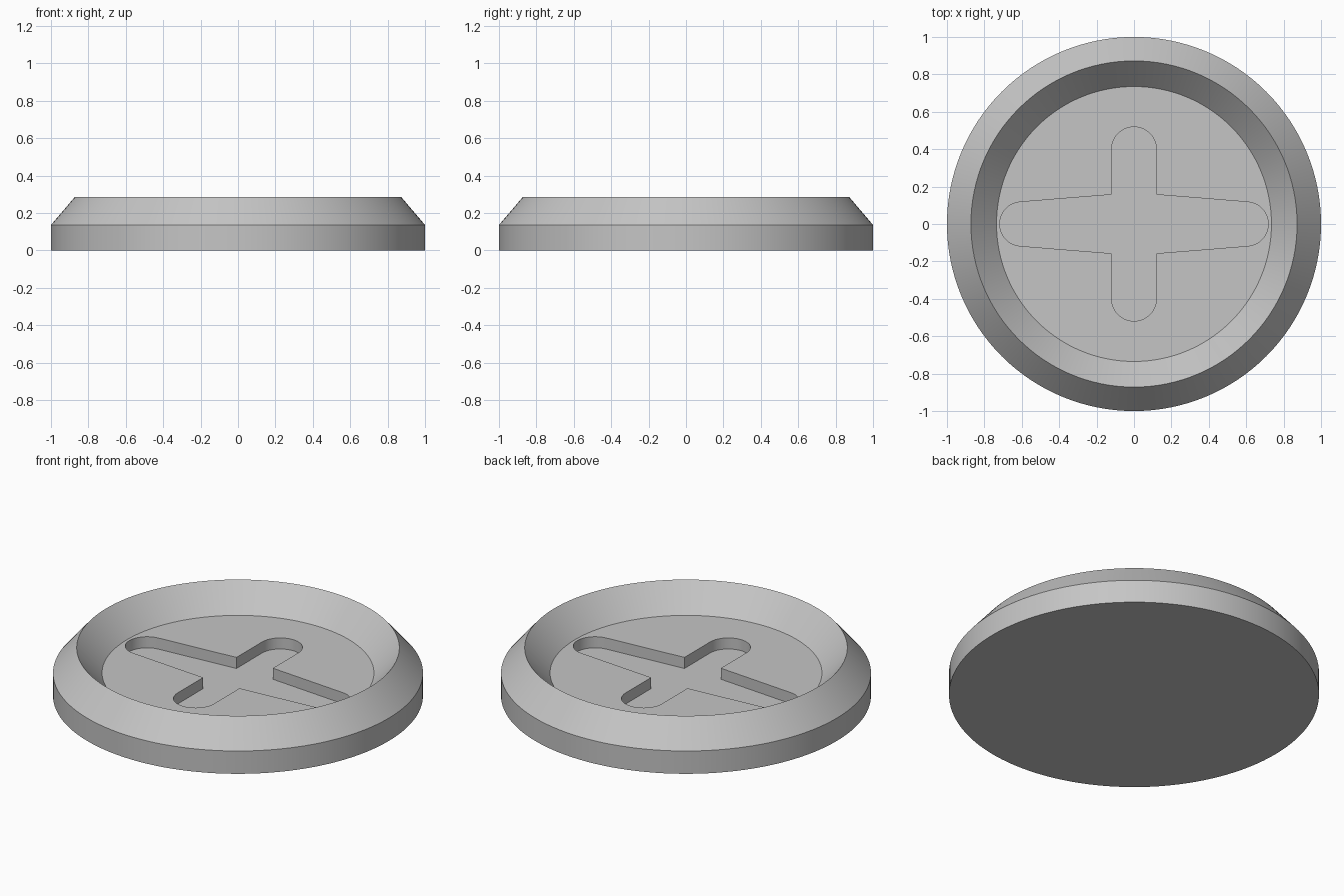
import bpy, bmesh
from math import sin, cos, pi, radians

cube = bpy.data.objects.get("Cube")
if cube:
    bpy.data.objects.remove(cube)

grey = bpy.data.materials.new("light grey")
grey.use_nodes = True
colour = (0.56, 0.56, 0.56, 1)
grey.diffuse_color = colour
grey.node_tree.nodes["Principled BSDF"].inputs["Base Color"].default_value = colour

SEGMENTS = 128
FLOOR, SLOT = 0.136, 0.07
bm = bmesh.new()


def ring(points, z):
    return [bm.verts.new((x, y, z)) for x, y in points]


def circle(r):
    return [(r * cos(2 * pi * i / SEGMENTS), r * sin(2 * pi * i / SEGMENTS))
            for i in range(SEGMENTS)]


def bridge(a, b):
    for i in range(len(a)):
        j = (i + 1) % len(a)
        bm.faces.new((a[i], a[j], b[j], b[i]))


def arc(cx, cy, r, start, end, steps=20):
    angles = [radians(start + (end - start) * i / steps) for i in range(steps + 1)]
    return [(cx + r * cos(a), cy + r * sin(a)) for a in angles]


# Dish: vertical side, sloping outer rim and sloping inner rim
profile = [(1, 0), (1, 0.136), (0.872, 0.286), (0.735, FLOOR)]
rings = [ring(circle(r), z) for r, z in profile]
for lower, upper in zip(rings, rings[1:]):
    bridge(lower, upper)
bm.faces.new(rings[0][::-1])

# Cross outline: tapered side arms, straight front and back arms
half = arc(0.6, 0, 0.118, -85.3, 85.3) + [(0.12, 0.157)]
half += arc(0, 0.399, 0.12, 0, 180) + [(-0.12, 0.157)]
outline = half + [(-x, -y) for x, y in half]

# Cross recess walls and bottom
top, bottom = ring(outline, FLOOR), ring(outline, SLOT)
bridge(top, bottom)
bm.faces.new(bottom)

# Dish floor around the recess
loops = []
for loop in (rings[-1], top):
    loops += [bm.edges.get((loop[i - 1], loop[i])) for i in range(len(loop))]
bmesh.ops.triangle_fill(bm, edges=loops, use_beauty=True, normal=(0, 0, 1))
bmesh.ops.recalc_face_normals(bm, faces=bm.faces)

mesh = bpy.data.meshes.new("recessed_disc")
bm.to_mesh(mesh)
bm.free()
mesh.materials.append(grey)
disc = bpy.data.objects.new("recessed_disc", mesh)
bpy.context.collection.objects.link(disc)

bpy.ops.object.select_all(action="DESELECT")
disc.select_set(True)
bpy.context.view_layer.objects.active = disc
bpy.ops.object.shade_smooth_by_angle(angle=radians(30))
